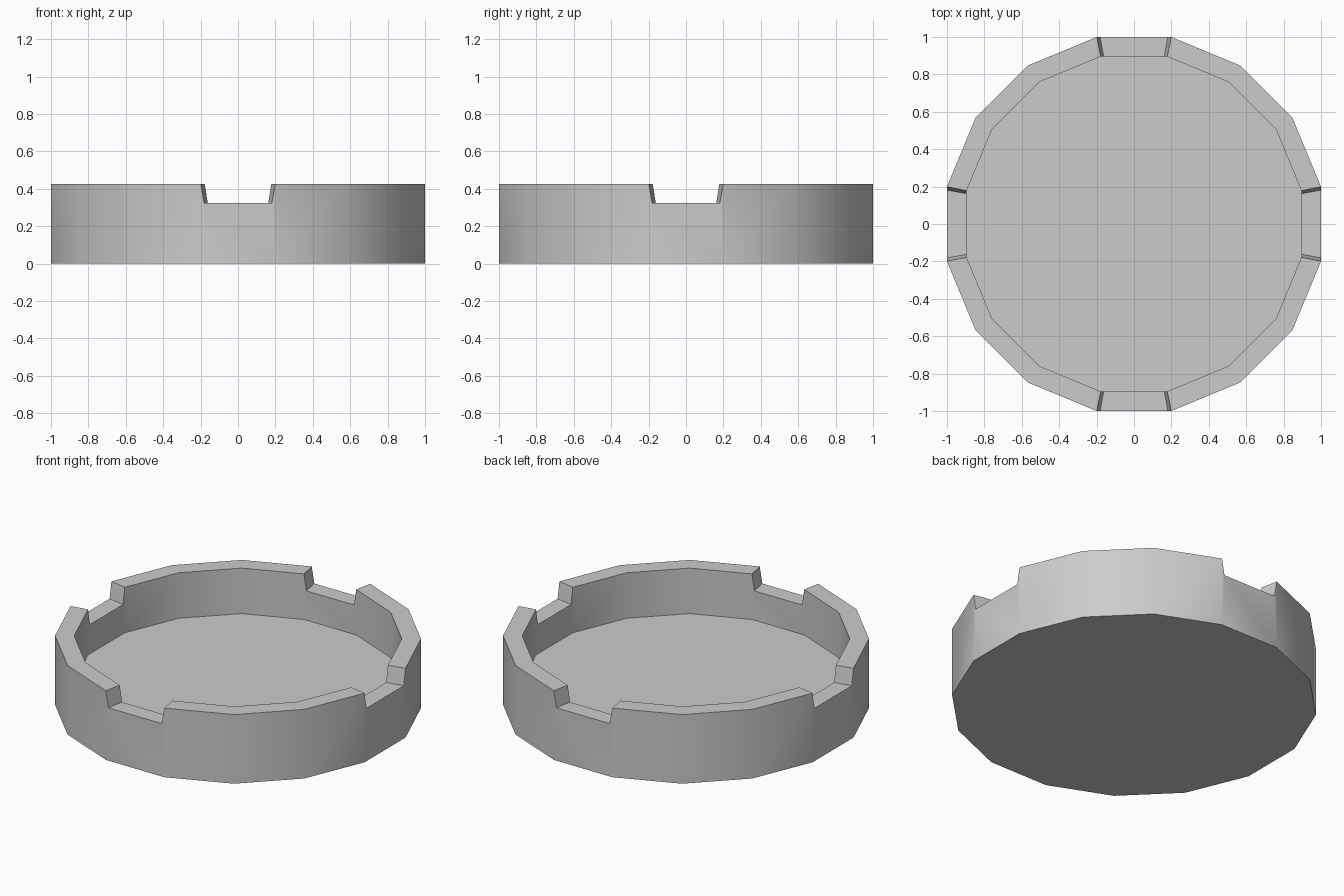
import bpy, bmesh
from math import sin, cos, pi, radians

if "Cube" in bpy.data.objects:
    bpy.data.objects.remove(bpy.data.objects["Cube"])

SIDES = 16
OUTER, INNER = 1.0, 0.895            # distance from centre to the flats
TOP, FLOOR, NOTCH = 0.425, 0.145, 0.325
TAPER = 0.91                         # notch width at bottom / top

bm = bmesh.new()


def ring(apothem, z):
    r = apothem / cos(pi / SIDES)
    return [bm.verts.new((r * cos((2 * i - 1) * pi / SIDES),
                          r * sin((2 * i - 1) * pi / SIDES), z))
            for i in range(SIDES)]


def notch_pair(a, b):
    # bottom corners of a notch, drawn in towards the middle of the side
    mid = (a.co + b.co) / 2
    pair = []
    for v in (a, b):
        p = mid.lerp(v.co, TAPER)
        p.z = NOTCH
        pair.append(bm.verts.new(p))
    return pair


base = ring(OUTER, 0)
outer = ring(OUTER, TOP)
inner = ring(INNER, TOP)
well = ring(INNER, FLOOR)

# Underside and dish floor
bm.faces.new(base[::-1])
bm.faces.new(well)

# Walls and rim, with a rest notch in every fourth side
for i in range(SIDES):
    j = (i + 1) % SIDES
    if i % 4:
        bm.faces.new((base[i], base[j], outer[j], outer[i]))
        bm.faces.new((outer[i], outer[j], inner[j], inner[i]))
        bm.faces.new((inner[i], inner[j], well[j], well[i]))
    else:
        o0, o1 = notch_pair(outer[i], outer[j])
        n0, n1 = notch_pair(inner[i], inner[j])
        bm.faces.new((base[i], base[j], outer[j], o1, o0, outer[i]))
        bm.faces.new((well[j], well[i], inner[i], n0, n1, inner[j]))
        bm.faces.new((o0, o1, n1, n0))
        bm.faces.new((outer[i], o0, n0, inner[i]))
        bm.faces.new((o1, outer[j], inner[j], n1))

bmesh.ops.recalc_face_normals(bm, faces=bm.faces)
mesh = bpy.data.meshes.new("notched_dish")
bm.to_mesh(mesh)
bm.free()
dish = bpy.data.objects.new("notched_dish", mesh)
bpy.context.collection.objects.link(dish)

# Smooth round the walls, sharp at the rim
bpy.context.view_layer.objects.active = dish
dish.select_set(True)
bpy.ops.object.shade_smooth_by_angle(angle=radians(30))
